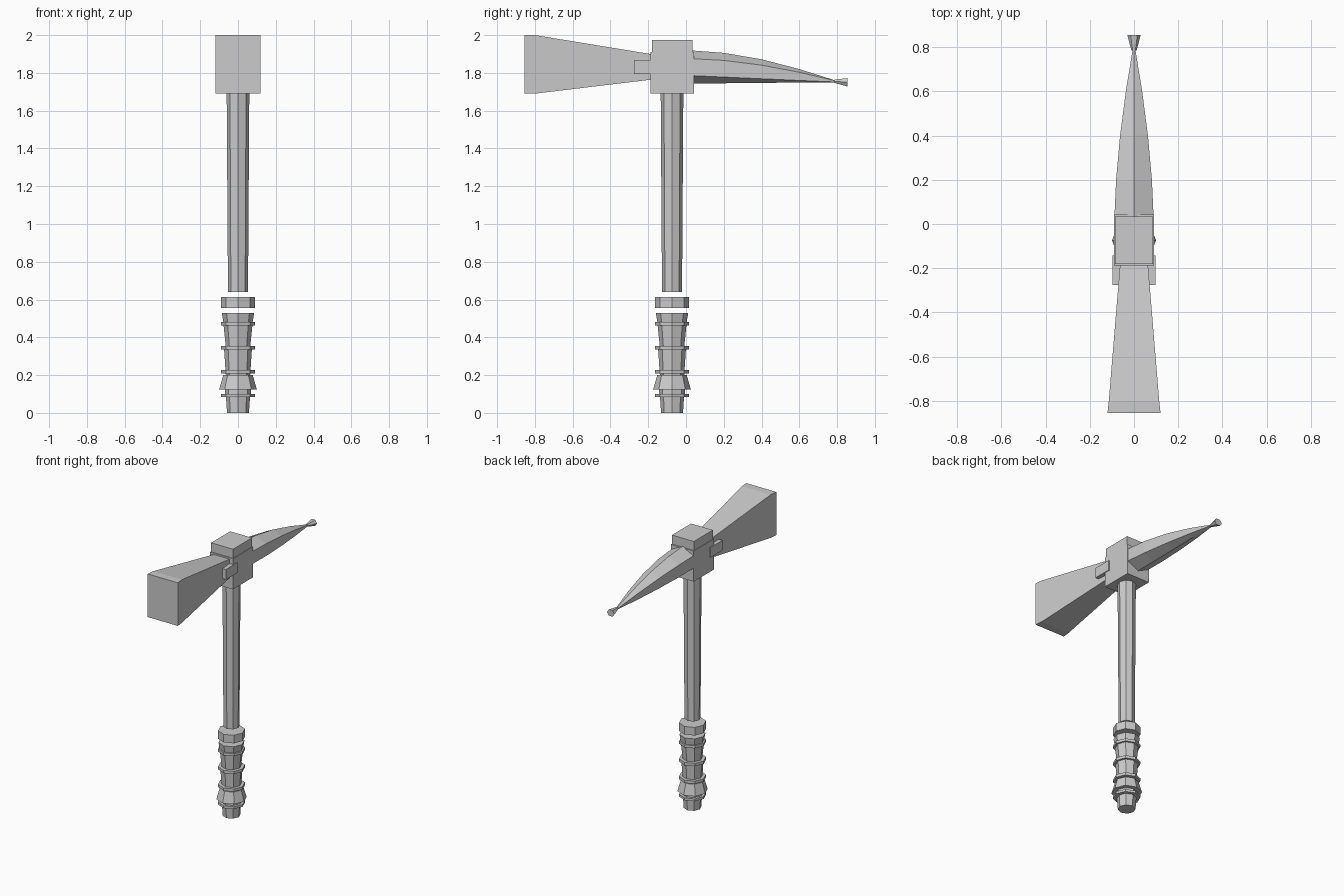
import bpy, bmesh
from math import sin, cos, pi

cube = bpy.data.objects.get("Cube")
if cube:
    bpy.data.objects.remove(cube, do_unlink=True)

grey = bpy.data.materials.new("plain grey")
grey.use_nodes = True
colour = (0.6, 0.6, 0.6, 1)
grey.diffuse_color = colour
grey.node_tree.nodes["Principled BSDF"].inputs["Base Color"].default_value = colour

AXIS_Y = -0.074  # centre line of the handle


def loft(name, rings):
    """Skin a list of equal-sized point rings and cap both ends."""
    bm = bmesh.new()
    loops = [[bm.verts.new(p) for p in ring] for ring in rings]
    n = len(loops[0])
    for a, b in zip(loops, loops[1:]):
        for i in range(n):
            j = (i + 1) % n
            bm.faces.new((a[i], a[j], b[j], b[i]))
    bm.faces.new(loops[0])
    bm.faces.new(loops[-1])
    bmesh.ops.recalc_face_normals(bm, faces=bm.faces)
    mesh = bpy.data.meshes.new(name)
    bm.to_mesh(mesh)
    bm.free()
    mesh.materials.append(grey)
    obj = bpy.data.objects.new(name, mesh)
    bpy.context.collection.objects.link(obj)
    return obj


def octagon(r, z):
    return [(r * cos(i * pi / 4), AXIS_Y + r * sin(i * pi / 4), z) for i in range(8)]


def turned(name, z0, r0, z1, r1):
    return loft(name, [octagon(r0, z0), octagon(r1, z1)])


def rect(y, hx, z0, z1):
    return [(-hx, y, z0), (hx, y, z0), (hx, y, z1), (-hx, y, z1)]


def box(name, hx, y0, y1, z0, z1):
    return loft(name, [rect(y0, hx, z0, z1), rect(y1, hx, z0, z1)])


# Handle: shaft, grip sections and rings
turned("shaft", 0.64, 0.053, 1.70, 0.06)
turned("pommel", 0, 0.058, 0.09, 0.064)
turned("pommel_neck", 0.09, 0.07, 0.13, 0.07)
turned("pommel_flare", 0.123, 0.1, 0.2, 0.078)
turned("grip_lower", 0.19, 0.064, 0.345, 0.074)
turned("grip_middle", 0.345, 0.064, 0.47, 0.077)
turned("grip_upper", 0.46, 0.074, 0.53, 0.086)
for label, z0, z1 in (("pommel", 0.083, 0.1), ("lower", 0.208, 0.228),
                      ("middle", 0.335, 0.355), ("upper", 0.463, 0.482),
                      ("top", 0.556, 0.614)):
    turned(label + "_ring", z0, 0.089, z1, 0.089)

# Head block with a slightly narrower cap
box("head_block", 0.091, -0.187, 0.042, 1.69, 1.91)
box("head_cap", 0.087, -0.181, 0.035, 1.91, 1.975)
box("side_lugs", 0.097, -0.275, -0.142, 1.795, 1.868)

# Flared hammer
loft("hammer", [rect(-0.17, 0.062, 1.766, 1.897),
                rect(-0.80, 0.114, 1.69, 2.0),
                rect(-0.855, 0.12, 1.69, 2.0)])

# Curved pick: y, half width, ridge, shoulder, lower corner, keel heights
stations = ((0.0, 0.09, 1.921, 1.877, 1.787, 1.743),
            (0.2, 0.081, 1.906, 1.866, 1.778, 1.745),
            (0.4, 0.063, 1.872, 1.841, 1.769, 1.747),
            (0.6, 0.037, 1.820, 1.803, 1.760, 1.749),
            (0.79, 0.006, 1.760, 1.758, 1.752, 1.750))
loft("pick", [[(0, y, top), (w, y, sh), (w, y, low), (0, y, keel),
               (-w, y, low), (-w, y, sh)]
              for y, w, top, sh, low, keel in stations])

# Small flared hexagonal tip
loft("pick_tip", [[(r * cos(i * pi / 3), y, z + 0.85 * r * sin(i * pi / 3))
                   for i in range(6)]
                  for y, r, z in ((0.785, 0.012, 1.756), (0.855, 0.03, 1.75))])
